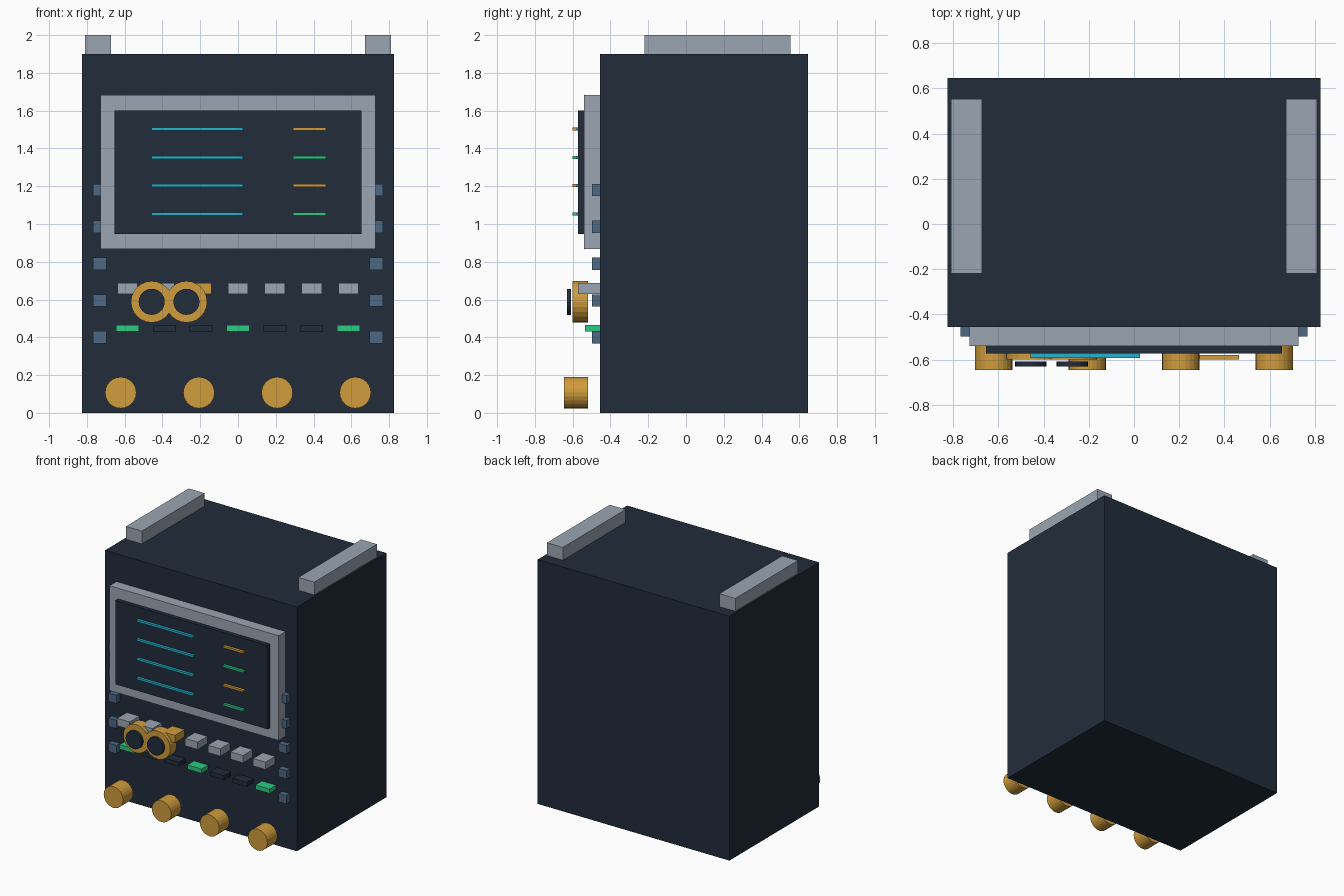
import bpy
from math import radians

default = bpy.data.objects.get("Cube")
if default:
    bpy.data.objects.remove(default, do_unlink=True)


def material(name, hex_code):
    """Make a flat material from an sRGB hex colour."""
    rgb = []
    for i in range(0, 6, 2):
        c = int(hex_code[i:i + 2], 16) / 255
        rgb.append(c / 12.92 if c <= 0.04045 else ((c + 0.055) / 1.055) ** 2.4)
    colour = (*rgb, 1)
    mat = bpy.data.materials.new(name)
    mat.use_nodes = True
    mat.diffuse_color = colour
    shader = next(n for n in mat.node_tree.nodes if n.type == 'BSDF_PRINCIPLED')
    shader.inputs["Base Color"].default_value = colour
    return mat


DARK = material("dark_slate", "212c3a")
GREY = material("light_grey", "9ba5b2")
GOLD = material("gold", "d09c3c")
CYAN = material("cyan", "24b4cf")
GREEN = material("green", "2bcb83")
BLUE = material("slate_blue", "4c6884")


def finish(name, mat):
    obj = bpy.context.object
    obj.name = name
    obj.data.materials.append(mat)
    return obj


def box(name, mat, x, y, z):
    """Box from (low, high) ranges on each axis."""
    spans = (x, y, z)
    bpy.ops.mesh.primitive_cube_add(size=1, location=[(a + b) / 2 for a, b in spans])
    obj = finish(name, mat)
    obj.scale = [b - a for a, b in spans]
    bpy.ops.object.transform_apply(location=False, rotation=False, scale=True)
    return obj


def around(centre, size):
    return centre - size / 2, centre + size / 2


def dial(name, mat, x, z, radius, front, back):
    """Flat-sided cylinder facing the front."""
    bpy.ops.mesh.primitive_cylinder_add(
        vertices=24, radius=radius, depth=back - front,
        location=(x, (front + back) / 2, z), rotation=(radians(90), 0, 0))
    return finish(name, mat)


FACE = -0.455  # front of the cabinet

# Cabinet, display frame and screen
box("cabinet", DARK, (-0.825, 0.825), (FACE, 0.645), (0, 1.9))
box("screen_frame", GREY, (-0.728, 0.728), (-0.54, FACE), (0.868, 1.683))
box("screen", DARK, (-0.655, 0.655), (-0.572, -0.54), (0.948, 1.6))

# Readout lines on the screen
for row in range(4):
    z = around(1.503 - row * 0.15, 0.016)
    box(f"trace_line_{row}", CYAN, (-0.457, 0.027), (-0.592, -0.572), z)
    box(f"value_line_{row}", GREEN if row % 2 else GOLD,
        (0.29, 0.465), (-0.6, -0.58), z)

# Rails on the top and keys down both edges
for side, sign in (("left", 1), ("right", -1)):
    box(f"top_rail_{side}", GREY, around(sign * 0.742, 0.137), (-0.22, 0.552), (1.9, 2))
    for row in range(5):
        box(f"edge_key_{side}_{row}", BLUE, around(sign * 0.732, 0.07),
            (-0.498, FACE), around(1.18 - row * 0.195, 0.065))

# Row of buttons with a lamp under each
for i in range(7):
    x = (i - 3) * 0.195
    box(f"button_{i}", GOLD if i == 2 else GREY, around(x, 0.108),
        (-0.573, FACE), around(0.659, 0.058))
    box(f"lamp_{i}", DARK if i % 3 else GREEN, around(x, 0.122),
        (-0.535, FACE), around(0.449, 0.034))

# Paired selector dials with dark caps
for side, x in (("right", -0.457), ("left", -0.273)):
    dial(f"selector_{side}", GOLD, x, 0.588, 0.11, -0.6, -0.52)
    dial(f"selector_cap_{side}", DARK, x, 0.588, 0.069, -0.63, -0.608)

# Bottom knobs
for i in range(4):
    dial(f"knob_{i}", GOLD, (i - 1.5) * 0.414, 0.107, 0.083, -0.645, -0.52)
